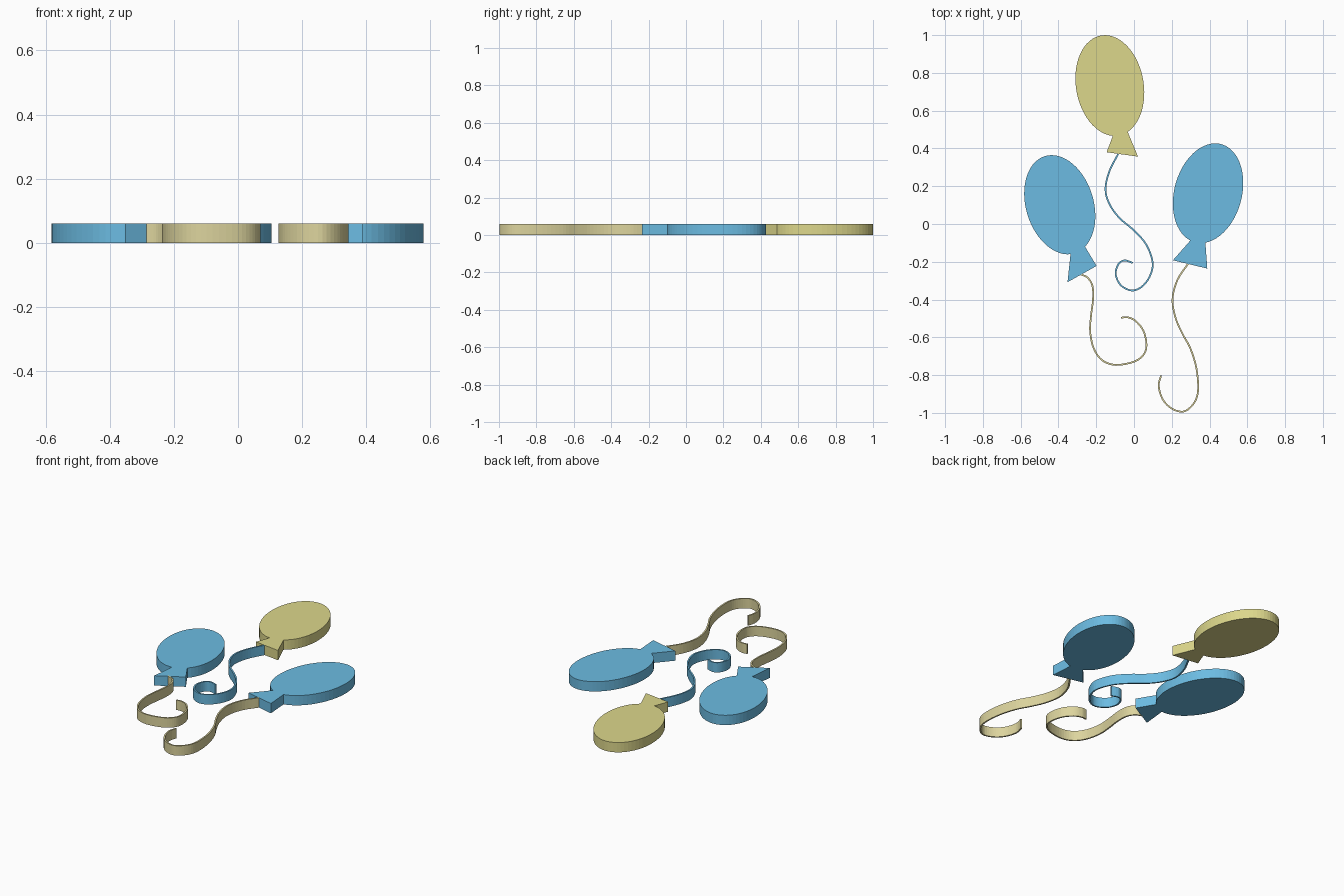
import bpy, bmesh, math
from mathutils import Vector, Matrix

if "Cube" in bpy.data.objects:
    bpy.data.objects.remove(bpy.data.objects["Cube"])

H = 0.06        # thickness of every part
A, B = 0.179, 0.269   # balloon half width / half length


def material(name, rgb):
    m = bpy.data.materials.new(name)
    m.diffuse_color = (*rgb, 1)
    m.use_nodes = True
    m.node_tree.nodes["Principled BSDF"].inputs["Base Color"].default_value = m.diffuse_color
    return m


BLUE = material("sky_blue", (0.15, 0.50, 0.76))
YELLOW = material("soft_yellow", (0.72, 0.68, 0.26))
CREAM = material("cream_string", (0.72, 0.66, 0.34))


def finish(bm, name, mat):
    bmesh.ops.recalc_face_normals(bm, faces=bm.faces[:])
    me = bpy.data.meshes.new(name)
    bm.to_mesh(me)
    bm.free()
    me.materials.append(mat)
    ob = bpy.data.objects.new(name, me)
    bpy.context.collection.objects.link(ob)
    return ob


# balloon: tilted ellipse open at the neck, joined to a flared knot
def balloon(name, mat, centre, tilt, neck_l, neck_r, knot_l, knot_r, n=56):
    rot = Matrix.Rotation(math.radians(tilt), 2)
    c = Vector(centre)

    def param(p):
        q = rot.inverted() @ (Vector(p) - c)
        return math.atan2(q.y / B, q.x / A)
    t1, t2 = param(neck_r), param(neck_l)
    while t2 < t1 + math.pi:
        t2 += 2 * math.pi
    pts = []
    for i in range(n + 1):
        t = t1 + (t2 - t1) * i / n
        pts.append(c + rot @ Vector((A * math.cos(t), B * math.sin(t))))
    pts += [Vector(knot_l), Vector(knot_r)]
    bm = bmesh.new()
    low = [bm.verts.new((p.x, p.y, 0)) for p in pts]
    top = [bm.verts.new((p.x, p.y, H)) for p in pts]
    bm.faces.new(low[::-1])
    bm.faces.new(top)
    for i in range(len(pts)):
        j = (i + 1) % len(pts)
        bm.faces.new((low[i], low[j], top[j], top[i]))
    return finish(bm, name, mat)


# string: smooth path through the points, swept as a thin upright ribbon
def string(name, mat, pts, width=0.009, steps=5):
    p = [Vector(q) for q in pts]
    p = [2 * p[0] - p[1]] + p + [2 * p[-1] - p[-2]]
    path = []
    for i in range(1, len(p) - 2):
        a, b, c, d = p[i - 1:i + 3]
        for s in range(steps):
            t = s / steps
            path.append(0.5 * (2 * b + (c - a) * t + (2 * a - 5 * b + 4 * c - d) * t * t
                               + (3 * b - a - 3 * c + d) * t ** 3))
    path.append(p[-2])
    bm = bmesh.new()
    rings = []
    for i, q in enumerate(path):
        tan = (path[min(i + 1, len(path) - 1)] - path[max(i - 1, 0)]).normalized()
        off = Vector((-tan.y, tan.x)) * width / 2
        l, r = q + off, q - off
        rings.append([bm.verts.new(v) for v in
                      ((l.x, l.y, 0), (r.x, r.y, 0), (r.x, r.y, H), (l.x, l.y, H))])
    for r0, r1 in zip(rings, rings[1:]):
        for k in range(4):
            m = (k + 1) % 4
            bm.faces.new((r0[k], r0[m], r1[m], r1[k]))
    bm.faces.new(rings[0])
    bm.faces.new(rings[-1][::-1])
    return finish(bm, name, mat)


# balloons
balloon("top_balloon", YELLOW, (-0.128, 0.733), 10,
        (-0.112, 0.466), (-0.033, 0.487), (-0.145, 0.38), (0.021, 0.357))
balloon("left_balloon", BLUE, (-0.393, 0.102), 17,
        (-0.336, -0.160), (-0.257, -0.124), (-0.352, -0.308), (-0.198, -0.222))
balloon("right_balloon", BLUE, (0.392, 0.163), -15,
        (0.299, -0.085), (0.378, -0.099), (0.206, -0.192), (0.388, -0.236))

# strings
string("top_string", BLUE, [
    (-0.083, 0.372), (-0.13, 0.28), (-0.151, 0.185), (-0.13, 0.106), (-0.077, 0.032),
    (0.003, -0.037), (0.066, -0.111), (0.099, -0.206), (0.082, -0.28), (0.04, -0.333),
    (-0.013, -0.352), (-0.071, -0.323), (-0.097, -0.265), (-0.082, -0.212),
    (-0.05, -0.193), (-0.006, -0.206)])
string("left_string", CREAM, [
    (-0.288, -0.264), (-0.246, -0.284), (-0.22, -0.328), (-0.217, -0.4), (-0.228, -0.49),
    (-0.232, -0.57), (-0.214, -0.656), (-0.17, -0.72), (-0.098, -0.746), (-0.003, -0.73),
    (0.05, -0.693), (0.066, -0.64), (0.05, -0.566), (0.008, -0.513), (-0.034, -0.494),
    (-0.069, -0.496)])
string("right_string", CREAM, [
    (0.288, -0.208), (0.23, -0.296), (0.204, -0.397), (0.22, -0.497), (0.257, -0.582),
    (0.299, -0.66), (0.331, -0.767), (0.339, -0.884), (0.315, -0.952), (0.262, -0.993),
    (0.198, -0.976), (0.151, -0.926), (0.131, -0.857), (0.143, -0.802)])
